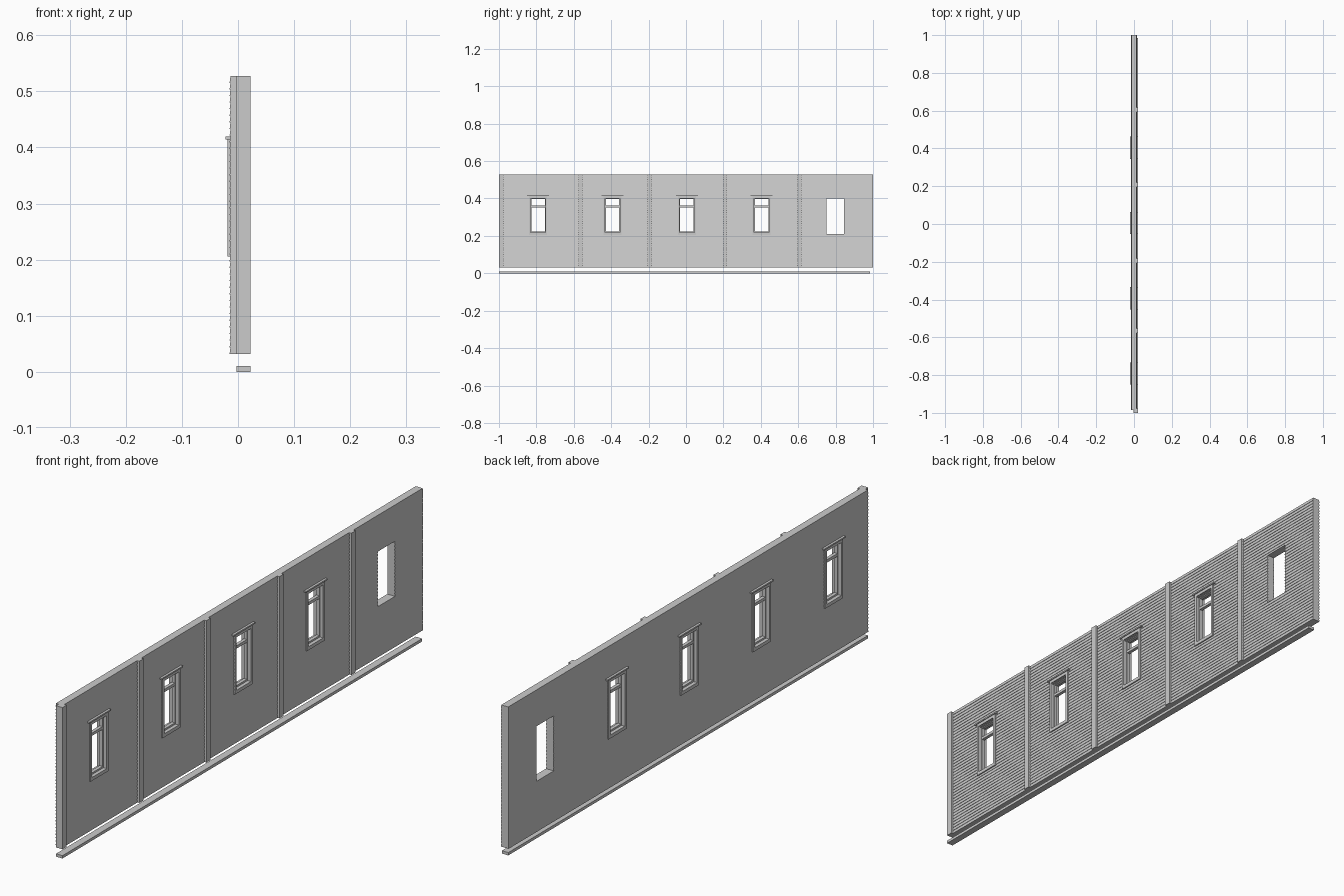
import bpy
import bmesh

cube = bpy.data.objects.get("Cube")
if cube:
    bpy.data.objects.remove(cube, do_unlink=True)

GREY = (0.6, 0.6, 0.6, 1.0)
mat = bpy.data.materials.new("plain grey")
mat.use_nodes = True
mat.diffuse_color = GREY
mat.node_tree.nodes["Principled BSDF"].inputs["Base Color"].default_value = GREY

BOTTOM, TOP = 0.032, 0.527
HALF = 0.015                      # half the wall thickness
SILL, HEAD, HOLE = 0.209, 0.401, 0.047
WINDOWS = [-0.791, -0.393, 0.005, 0.404]
EMPTY = 0.798


def finish(name, bm):
    bmesh.ops.recalc_face_normals(bm, faces=bm.faces)
    mesh = bpy.data.meshes.new(name)
    bm.to_mesh(mesh)
    bm.free()
    mesh.materials.append(mat)
    obj = bpy.data.objects.new(name, mesh)
    bpy.context.collection.objects.link(obj)
    return obj


def add_box(bm, x, y, z):
    verts = bmesh.ops.create_cube(bm, size=1)["verts"]
    for v in verts:
        v.co = [(lo + hi) / 2 + c * (hi - lo) for c, (lo, hi) in zip(v.co, (x, y, z))]


def boxes(name, *specs):
    bm = bmesh.new()
    for spec in specs:
        add_box(bm, *spec)
    return finish(name, bm)


# Wall: lapped boards on both sides, extruded along its length
boards = 42
pitch = (TOP - BOTTOM) / boards
side = []
for i in range(boards):
    z = BOTTOM + i * pitch
    side += [(HALF, z), (HALF - 0.0016, z + pitch)]
outline = side + [(-x, z) for x, z in reversed(side)]
bm = bmesh.new()
face = bm.faces.new([bm.verts.new((x, -0.985, z)) for x, z in outline])
new = bmesh.ops.extrude_face_region(bm, geom=[face])["geom"]
for v in new:
    if isinstance(v, bmesh.types.BMVert):
        v.co.y = 1.0
wall = finish("clapboard_wall", bm)

# Window openings
cutter = boxes("opening_cutter", *[((-0.1, 0.1), (c - HOLE, c + HOLE), (SILL, HEAD))
                                   for c in WINDOWS + [EMPTY]])
cutter.hide_render = True
cut = wall.modifiers.new("openings", "BOOLEAN")
cut.operation = "DIFFERENCE"
cut.solver = "EXACT"
cut.object = cutter
bpy.context.view_layer.objects.active = wall
bpy.ops.object.modifier_apply(modifier=cut.name)
bpy.data.objects.remove(cutter, do_unlink=True)

# Pilasters on the outer side
for i, y in enumerate([-1.0, -0.576, -0.206, 0.197, 0.594]):
    boxes(f"pilaster_{i + 1}", ((-0.003, 0.022), (y, y + 0.023), (BOTTOM, TOP)))

# Base strip lying on the ground
boxes("base_strip", ((-0.003, 0.022), (-1.0, 0.985), (0, 0.01)))


def frame(c, depth, outer, inner, z0, z1, low, high):
    """Four bars around an opening."""
    x = (-depth, depth)
    return [(x, (c - outer, c - inner), (z0, z1)),
            (x, (c + inner, c + outer), (z0, z1)),
            (x, (c - inner, c + inner), (z0, low)),
            (x, (c - inner, c + inner), (high, z1))]


# Windows: casing through the wall, sash with a cross rail, head cap
for i, c in enumerate(WINDOWS):
    n = i + 1
    boxes(f"window_casing_{n}", *frame(c, 0.0185, 0.049, 0.040, 0.206, 0.414, 0.218, 0.403))
    boxes(f"window_sash_{n}", *frame(c, 0.006, 0.040, 0.036, 0.218, 0.403, 0.224, 0.398),
          ((-0.006, 0.006), (c - 0.036, c + 0.036), (0.353, 0.363)))
    boxes(f"window_cap_{n}", ((-0.022, 0.022), (c - 0.059, c + 0.059), (0.414, 0.419)))
